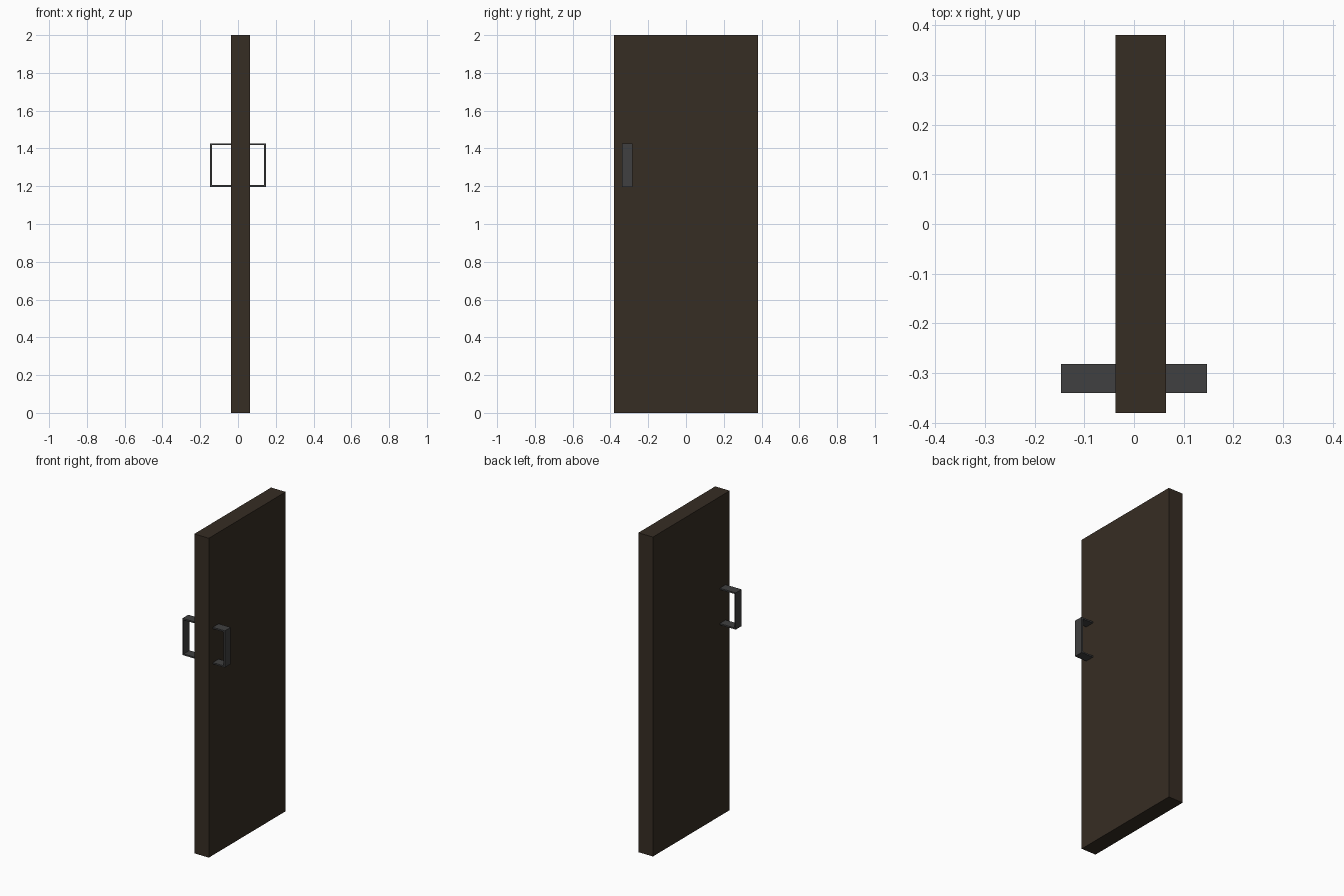
import bpy, bmesh
from mathutils import Vector

if "Cube" in bpy.data.objects:
    bpy.data.objects.remove(bpy.data.objects["Cube"])


def material(name, rgb):
    m = bpy.data.materials.new(name)
    m.diffuse_color = (*rgb, 1.0)
    m.use_nodes = True
    m.node_tree.nodes["Principled BSDF"].inputs["Base Color"].default_value = m.diffuse_color
    return m


def make_object(name, bm, mat):
    bmesh.ops.recalc_face_normals(bm, faces=bm.faces)
    mesh = bpy.data.meshes.new(name)
    bm.to_mesh(mesh)
    bm.free()
    mesh.materials.append(mat)
    obj = bpy.data.objects.new(name, mesh)
    bpy.context.collection.objects.link(obj)
    return obj


def box(name, lo, hi, mat):
    bm = bmesh.new()
    bmesh.ops.create_cube(bm, size=1.0)
    lo, hi = Vector(lo), Vector(hi)
    for v in bm.verts:
        v.co = (lo + hi) / 2 + v.co * (hi - lo)
    return make_object(name, bm, mat)


def pull_handle(name, x_door, x_out, mat):
    # flat strap bent into a U, extruded across its width
    y0, y1, z0, z1, t = -0.34, -0.282, 1.197, 1.427, 0.009
    x_in = x_out - t if x_out > x_door else x_out + t
    profile = [(x_door, z0), (x_out, z0), (x_out, z1), (x_door, z1),
               (x_door, z1 - t), (x_in, z1 - t), (x_in, z0 + t), (x_door, z0 + t)]
    bm = bmesh.new()
    face = bm.faces.new([bm.verts.new((x, y0, z)) for x, z in profile])
    ext = bmesh.ops.extrude_face_region(bm, geom=[face])
    moved = [g for g in ext["geom"] if isinstance(g, bmesh.types.BMVert)]
    bmesh.ops.translate(bm, verts=moved, vec=(0, y1 - y0, 0))
    return make_object(name, bm, mat)


wood = material("dark brown wood", (0.037, 0.026, 0.017))
metal = material("dark grey metal", (0.051, 0.051, 0.052))

# door slab
box("door_panel", (-0.037, -0.38, 0.0), (0.064, 0.38, 2.0), wood)

# one pull handle on each side
pull_handle("left_handle", -0.037, -0.147, metal)
pull_handle("right_handle", 0.064, 0.147, metal)
